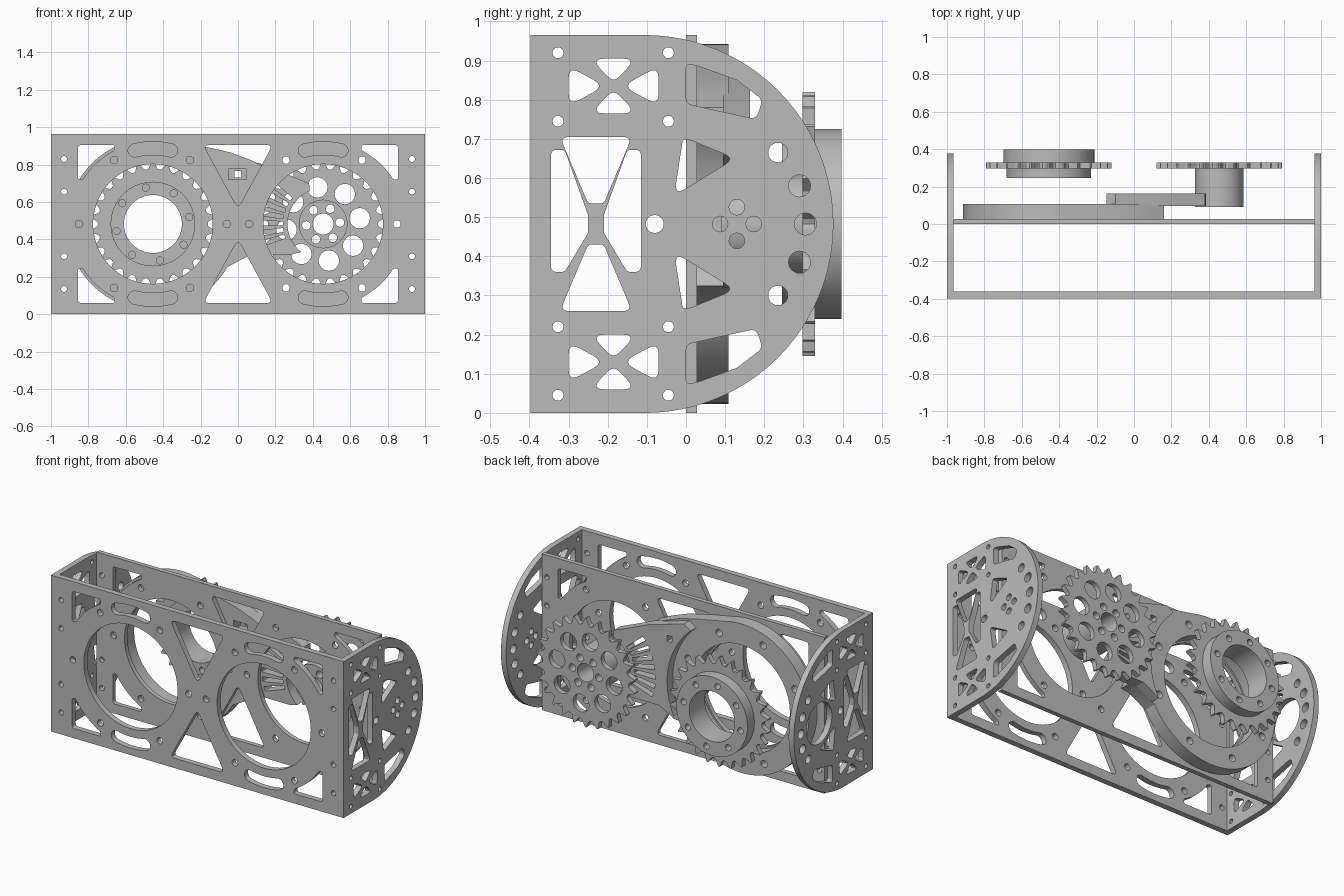
import bpy, bmesh, math
from mathutils import Matrix, Vector

cube = bpy.data.objects.get("Cube")
if cube:
    bpy.data.objects.remove(cube, do_unlink=True)

H = 0.965            # frame height
MID = H / 2
CX = 0.455           # offset of the two wheel axes

grey = bpy.data.materials.new("machined_grey")
grey.use_nodes = True
grey.diffuse_color = (0.5, 0.5, 0.5, 1)
grey.node_tree.nodes["Principled BSDF"].inputs["Base Color"].default_value = (0.5, 0.5, 0.5, 1)


# ---- 2D outline helpers ----
def arc(cx, cy, r, a0, a1, n=16):
    angles = [math.radians(a0 + (a1 - a0) * i / n) for i in range(n + 1)]
    return [(cx + r * math.cos(a), cy + r * math.sin(a)) for a in angles]


def circle(cx, cy, r, n=24):
    return arc(cx, cy, r, 0, 360, n)[:-1]


def rect(x0, x1, z0, z1):
    return [(x0, z0), (x1, z0), (x1, z1), (x0, z1)]


def rounded(points, r=0.02, n=4):
    out, count = [], len(points)
    for i in range(count):
        p, a, b = (Vector(points[(i + k) % count]) for k in (0, -1, 1))
        u, v = a - p, b - p
        half = u.angle(v) / 2
        d = min(r / max(math.tan(half), 0.01), 0.45 * u.length, 0.45 * v.length)
        s, e = p + u.normalized() * d, p + v.normalized() * d
        for k in range(n + 1):
            t = k / n
            out.append(tuple(s * (1 - t) ** 2 + p * 2 * t * (1 - t) + e * t * t))
    return out


def curved_slot(cx, cz, radius, half, a0, a1):
    """Banana slot with round ends."""
    (x0, z0), (x1, z1) = arc(cx, cz, radius, a0, a1, 1)
    return (arc(cx, cz, radius + half, a0, a1, 12)[1:-1] + arc(x1, z1, half, a1, a1 + 180, 10)
            + arc(cx, cz, radius - half, a1, a0, 12)[1:-1] + arc(x0, z0, half, a0 - 180, a0, 10))


def flip_x(loops, about=0.0):
    return loops + [[(2 * about - x, z) for x, z in lp] for lp in loops]


def flip_z(loops, about=MID):
    return loops + [[(x, 2 * about - z) for x, z in lp] for lp in loops]


def ring_of_holes(cx, cz, radius, r, count, start):
    return [circle(*p, r, 16) for p in arc(cx, cz, radius, start, start + 360, count)[:-1]]


def plate(name, loops, lo, hi, side=False):
    """Fill nested outlines and give them thickness along y (or along x)."""
    curve = bpy.data.curves.new(name, 'CURVE')
    curve.dimensions = '2D'
    curve.fill_mode = 'BOTH'
    curve.extrude = (hi - lo) / 2
    for loop in loops:
        spline = curve.splines.new('POLY')
        spline.points.add(len(loop) - 1)
        for point, (x, z) in zip(spline.points, loop):
            point.co = (x, z, 0, 1)
        spline.use_cyclic_u = True
    temp = bpy.data.objects.new(name + "_profile", curve)
    bpy.context.scene.collection.objects.link(temp)
    dg = bpy.context.evaluated_depsgraph_get()
    mesh = bpy.data.meshes.new_from_object(temp.evaluated_get(dg))
    bpy.data.objects.remove(temp, do_unlink=True)
    bpy.data.curves.remove(curve)
    turn = Matrix.Rotation(math.pi / 2, 4, 'X')
    shift = Vector((0, (lo + hi) / 2, 0))
    if side:
        turn = Matrix.Rotation(math.pi / 2, 4, 'Z') @ turn
        shift = Vector(((lo + hi) / 2, 0, 0))
    mesh.transform(Matrix.Translation(shift) @ turn)
    bm = bmesh.new()
    bm.from_mesh(mesh)
    bmesh.ops.remove_doubles(bm, verts=bm.verts, dist=0.0001)
    bmesh.ops.recalc_face_normals(bm, faces=bm.faces)
    bm.to_mesh(mesh)
    bm.free()
    mesh.name = name
    mesh.materials.clear()
    mesh.materials.append(grey)
    obj = bpy.data.objects.new(name, mesh)
    bpy.context.scene.collection.objects.link(obj)
    bpy.ops.object.select_all(action='DESELECT')
    obj.select_set(True)
    bpy.context.view_layer.objects.active = obj
    bpy.ops.object.shade_smooth_by_angle(angle=math.radians(25))


# ---- front and back plates ----
corner = rounded([(-0.855, 0.905), (-0.66, 0.905)] + arc(-CX, MID, 0.445, 117.4, 147.7, 6)
                 + [(-0.855, 0.72)], 0.018)
slot = curved_slot(-CX, MID, 0.405, 0.035, 76, 104)
bolts = [circle(x, z, r, 16) for x, z, r in
         ((-0.93, 0.83, 0.016), (-0.93, 0.655, 0.016), (-0.663, 0.824, 0.02), (-0.257, 0.824, 0.02))]
mid_bolts = [circle(x, MID, 0.02, 16) for x in (-0.85, -0.06)]
bow_tie = flip_z([rounded([(-0.185, 0.905), (0.185, 0.905), (0, 0.565)], 0.02)])
wheel_holes = flip_x([circle(-CX, MID, 0.32, 72)])
openings = flip_x(flip_z([corner] + bolts) + mid_bolts) + bow_tie + wheel_holes

plate("front_plate", [rect(-1, 1, 0, H)] + openings + flip_x(flip_z([slot])), -0.397, -0.362)
plate("back_plate", [rect(-0.965, 0.965, 0, H)] + openings, 0, 0.028)

# ---- rounded end plates ----
end_outline = [(-0.362, H), (-0.362, 0)] + arc(-0.106, MID, MID, -90, 90, 64)
sx, sz = -0.185, 0.835
small_x = flip_x([rounded([(-0.3, 0.885), (-0.3, 0.785), (-0.207, sz)], 0.018)], sx) \
    + flip_z([rounded([(-0.245, 0.905), (-0.125, 0.905), (sx, 0.845)], 0.018)], sz)
big_x = flip_x([rounded([(-0.345, 0.672), (-0.31, 0.672), (-0.25, 0.505), (-0.25, 0.46),
                         (-0.31, 0.293 + 0.067), (-0.345, 0.36)], 0.015)], -0.23) \
    + flip_z([rounded([(-0.322, 0.705), (-0.138, 0.705), (-0.21, 0.535), (-0.25, 0.535)], 0.015)])
fans = [rounded([(0, 0.892), (0.03, 0.886), (0.13, 0.85), (0.195, 0.8), (0.18, 0.75), (0, 0.79)], 0.02),
        rounded([(-0.008, 0.7), (0.015, 0.695), (0.125, 0.65), (-0.03, 0.555)], 0.015)]
end_bolts = [circle(y, z, 0.014, 16) for y in (-0.327, -0.045) for z in (0.92, 0.745)]
rim_holes = [circle(0.235, 0.665, 0.025), circle(0.29, 0.58, 0.028)]
end_open = flip_z(small_x + fans + end_bolts + rim_holes) + big_x \
    + [circle(0.305, MID, 0.028), circle(-0.08, MID, 0.023)]
plate("left_end_plate", [end_outline] + end_open + ring_of_holes(0.13, MID, 0.043, 0.02, 4, 0),
      0.965, 1, True)
plate("right_end_plate", [end_outline] + end_open + [circle(0.13, MID, 0.125, 40)],
      -1, -0.965, True)

# ---- bearing ring with its mounting arm ----
carrier = arc(-CX, MID, 0.46, 75, 330, 72) + [(0.07, 0.32)] \
    + arc(CX, MID, 0.375, 205, 142, 20) + [(0.16, 0.78), (0.08, 0.82), (-0.04, 0.865), (-0.17, 0.895)]
plate("bearing_carrier", [carrier, circle(-CX, MID, 0.33, 72), rect(-0.05, 0.045, 0.72, 0.777)]
      + ring_of_holes(-CX, MID, 0.395, 0.022, 8, 22), 0.028, 0.108)

arm = arc(-CX, MID, 0.47, 49, -28, 24) + [(0.07, 0.32), (0.29, 0.32)] \
    + arc(CX, MID, 0.19, 232, 112, 24) + [(0.38, 0.7), (0.27, 0.745), (0.14, 0.8), (-0.1, 0.868)]
ribs = []
for i in range(7):
    a = 142 + i * 9.3
    ribs.append(rounded(arc(CX, MID, 0.215, a - 2.8, a + 2.8, 2)
                        + arc(CX, MID, 0.36, a + 2.3, a - 2.3, 2), 0.006))
plate("ribbed_arm", [arm, rect(-0.02, 0.016, 0.73, 0.767)] + ribs, 0.095, 0.163)


# ---- sprockets and hubs ----
def teeth(cx, count=26):
    shape = ((0, 0.292), (0.17, 0.297), (0.3, 0.313), (0.45, 0.337),
             (0.55, 0.337), (0.7, 0.313), (0.83, 0.297))
    out = []
    for i in range(count):
        for f, r in shape:
            a = math.tau * (i + f) / count
            out.append((cx + r * math.cos(a), MID + r * math.sin(a)))
    return out


bore = circle(-CX, MID, 0.155, 56)
flange_bolts = ring_of_holes(-CX, MID, 0.198, 0.019, 8, 11)
plate("bored_sprocket", [teeth(-CX), bore], 0.298, 0.33)
plate("front_flange", [circle(-CX, MID, 0.226, 64), bore] + flange_bolts, 0.245, 0.298)
plate("rear_flange", [circle(-CX, MID, 0.243, 64), bore] + flange_bolts, 0.33, 0.397)

axle = [circle(CX, MID, 0.056, 32)] + ring_of_holes(CX, MID, 0.09, 0.023, 6, 5)
plate("drilled_sprocket", [teeth(CX)] + axle + ring_of_holes(CX, MID, 0.198, 0.055, 8, 9),
      0.298, 0.33)
plate("drive_hub", [circle(CX, MID, 0.13, 56)] + axle, 0.09, 0.298)
